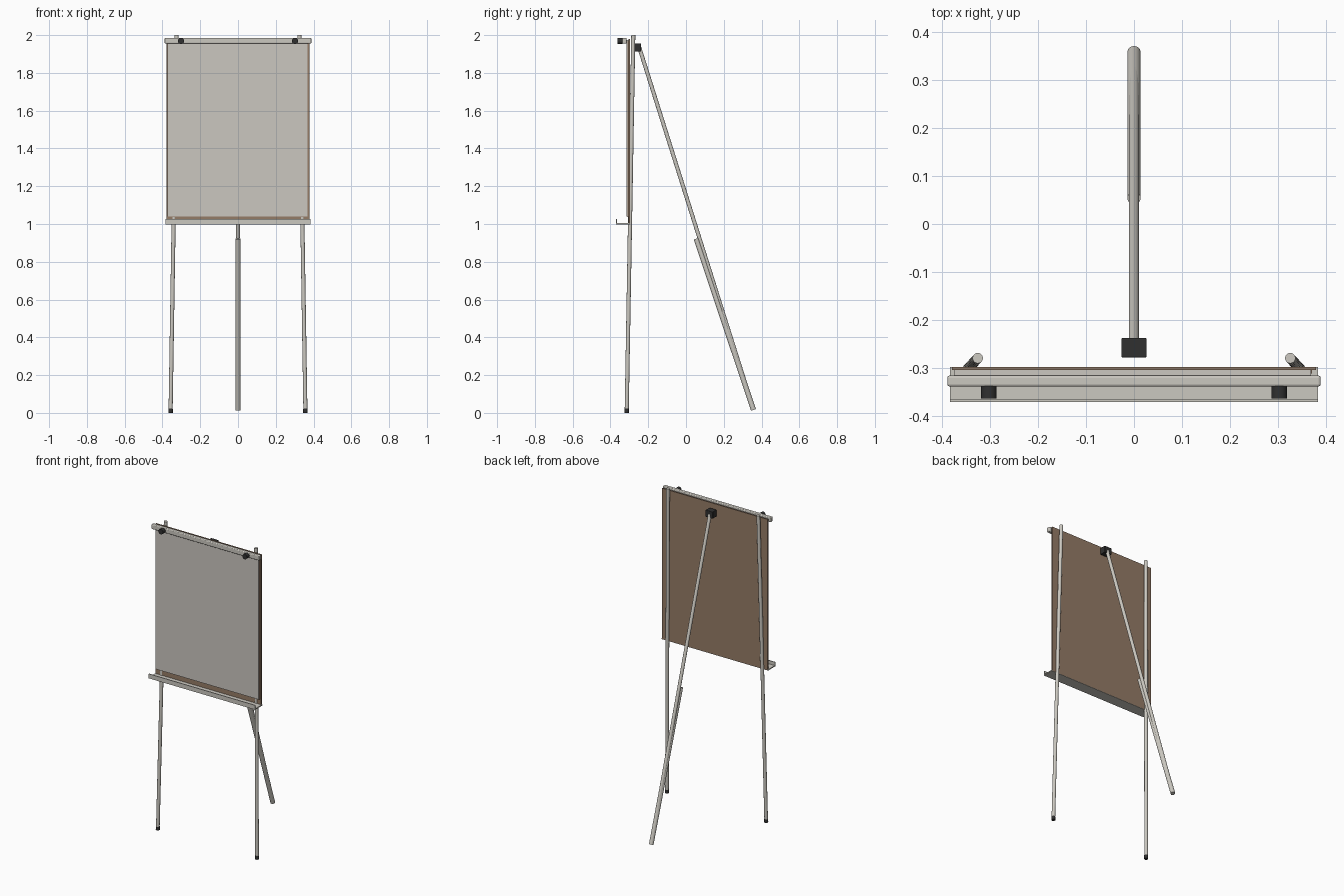
import bpy
from mathutils import Vector

if "Cube" in bpy.data.objects:
    bpy.data.objects.remove(bpy.data.objects["Cube"])


def material(name, rgb):
    m = bpy.data.materials.new(name)
    m.diffuse_color = (*rgb, 1)
    m.use_nodes = True
    m.node_tree.nodes["Principled BSDF"].inputs["Base Color"].default_value = m.diffuse_color
    return m


ALU = material("aluminium", (0.60, 0.58, 0.53))
PAPER = material("paper", (0.60, 0.57, 0.53))
BROWN = material("brown board", (0.30, 0.20, 0.135))
BLACK = material("black plastic", (0.03, 0.03, 0.03))


def box(name, lo, hi, mat, bevel=0.0):
    lo, hi = Vector(lo), Vector(hi)
    bpy.ops.mesh.primitive_cube_add(size=1, location=(lo + hi) / 2)
    ob = bpy.context.object
    ob.name = name
    ob.scale = hi - lo
    bpy.ops.object.transform_apply(location=False, rotation=False, scale=True)
    ob.data.materials.append(mat)
    if bevel:
        b = ob.modifiers.new("bevel", 'BEVEL')
        b.width = bevel
        b.segments = 3
    return ob


def tube(name, a, b, r, mat, sides=24):
    a, b = Vector(a), Vector(b)
    d = b - a
    bpy.ops.mesh.primitive_cylinder_add(vertices=sides, radius=r, depth=d.length, location=(a + b) / 2)
    ob = bpy.context.object
    ob.name = name
    ob.rotation_euler = d.to_track_quat('Z', 'Y').to_euler()
    ob.data.materials.append(mat)
    bpy.ops.object.shade_smooth_by_angle()
    return ob


# board, pad backing and paper
box("board", (-0.379, -0.304, 1.0), (0.379, -0.297, 1.98), BROWN)
box("pad_backing", (-0.373, -0.311, 1.038), (0.370, -0.304, 1.97), BROWN)
box("paper", (-0.374, -0.315, 1.04), (0.368, -0.311, 1.975), PAPER)
box("paper_fold", (-0.374, -0.312, 1.97), (0.368, -0.304, 1.975), PAPER)

# clamp bar across the top
box("clamp_bar", (-0.388, -0.338, 1.955), (0.388, -0.315, 1.986), ALU, 0.005)

# pen tray: one folded strip with a front lip
profile = [(-0.297, 0.998), (-0.370, 0.998), (-0.370, 1.027), (-0.365, 1.027),
           (-0.365, 1.005), (-0.297, 1.005)]
n = len(profile)
verts = [(x, y, z) for x in (-0.383, 0.383) for y, z in profile]
faces = [(i, (i + 1) % n, n + (i + 1) % n, n + i) for i in range(n)]
faces += [tuple(range(n))[::-1], tuple(range(n, 2 * n))]
me = bpy.data.meshes.new("pen_tray")
me.from_pydata(verts, [], faces)
me.materials.append(ALU)
tray = bpy.data.objects.new("pen_tray", me)
bpy.context.collection.objects.link(tray)
bpy.context.view_layer.objects.active = tray
tray.select_set(True)
bpy.ops.object.mode_set(mode='EDIT')
bpy.ops.mesh.select_all(action='SELECT')
bpy.ops.mesh.normals_make_consistent(inside=False)
bpy.ops.object.mode_set(mode='OBJECT')

# mirrored parts: front legs, feet, clamp knobs
for s, side in ((-1, "left"), (1, "right")):
    bottom = Vector((s * 0.357, -0.314, 0.002))
    top = Vector((s * 0.325, -0.279, 2.0))
    tube("front_leg_" + side, bottom, top, 0.0108, ALU)
    tube("foot_" + side, (bottom.x, bottom.y, 0), bottom.lerp(top, 0.01), 0.0122, BLACK)
    tube("clamp_knob_" + side, (s * 0.302, -0.363, 1.969), (s * 0.302, -0.337, 1.969), 0.0165, BLACK)

# rear leg: hinge block, inner tube and outer sleeve
box("hinge_block", (-0.026, -0.278, 1.912), (0.026, -0.237, 1.956), BLACK, 0.003)
tube("rear_leg_upper", (0, -0.25, 1.943), (0, 0.352, 0.035), 0.0105, ALU)
tube("rear_leg_sleeve", (0, 0.054, 0.922), (0, 0.357, 0.016), 0.0138, ALU)
